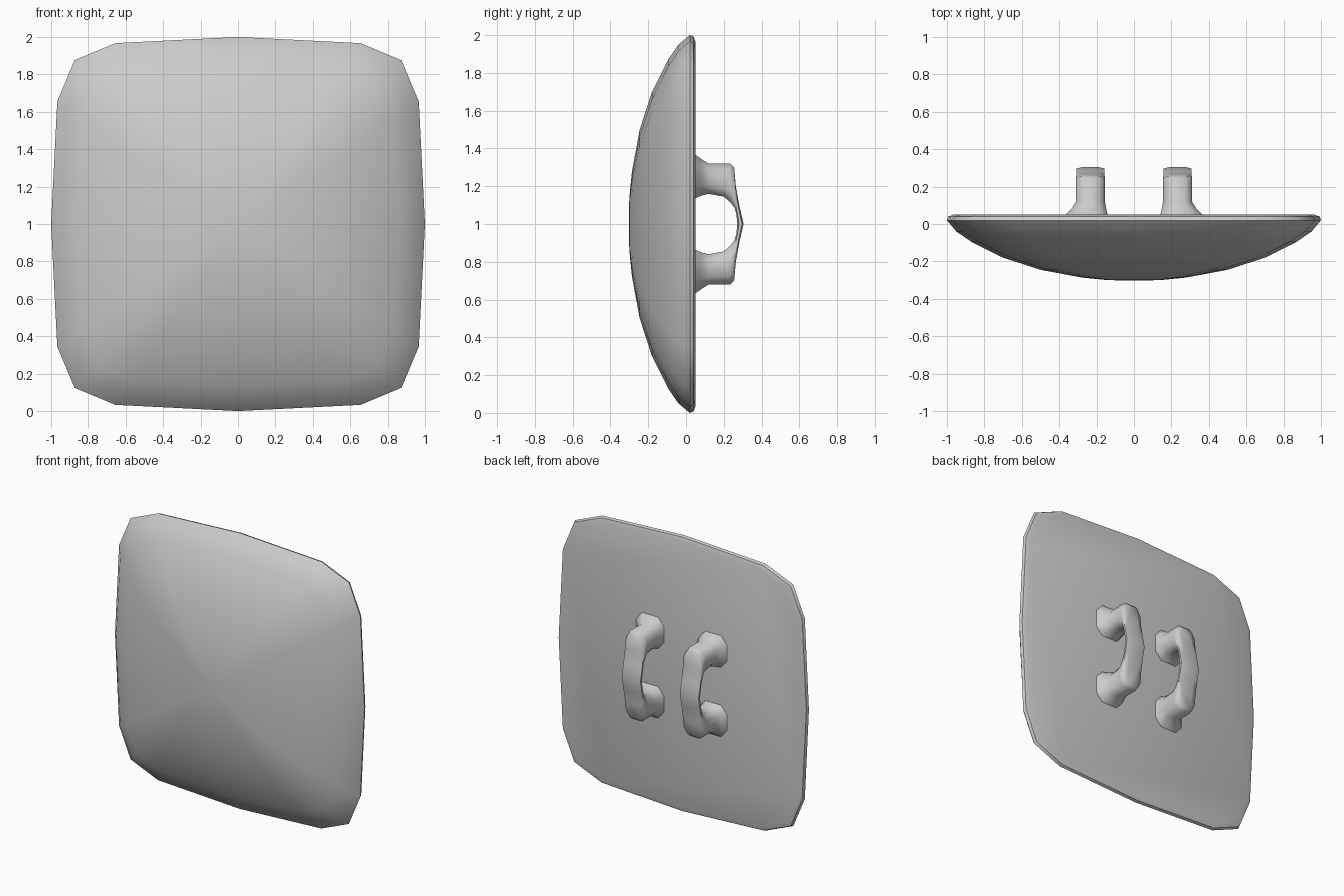
import bpy, bmesh, math

if "Cube" in bpy.data.objects:
    bpy.data.objects.remove(bpy.data.objects["Cube"])


def finish(name, bm, angle):
    bmesh.ops.remove_doubles(bm, verts=bm.verts, dist=1e-5)
    bmesh.ops.recalc_face_normals(bm, faces=bm.faces)
    me = bpy.data.meshes.new(name)
    bm.to_mesh(me)
    bm.free()
    ob = bpy.data.objects.new(name, me)
    bpy.context.collection.objects.link(ob)
    bpy.ops.object.select_all(action='DESELECT')
    ob.select_set(True)
    bpy.context.view_layer.objects.active = ob
    bpy.ops.object.shade_smooth_by_angle(angle=math.radians(angle))
    return ob


def bridge(bm, a, b):
    n = len(a)
    for i in range(n):
        j = (i + 1) % n
        bm.faces.new((a[i], a[j], b[j], b[i]))


# Shield body: rounded-square outline, rings bulging to the front, flat back
quarter = [(1, 0), (0.967, 0.655), (0.875, 0.875), (0.655, 0.967)]
outline = []
for k in range(4):
    for x, z in quarter:
        for _ in range(k):
            x, z = -z, x
        outline.append((x, z))

# (ring scale, y), from the dome centre over the rim to the back
rings = [(0.14, -0.30), (0.28, -0.286), (0.5, -0.245), (0.7, -0.18),
         (0.87, -0.095), (0.95, -0.04), (1.0, 0.02), (0.993, 0.04),
         (0.965, 0.05)]
bm = bmesh.new()
loops = []
for s, y in rings:
    loop = []
    blend = 0.5 * (1 - s)          # inner rings become rounder
    for x, z in outline:
        f = s * ((1 - blend) + blend / math.hypot(x, z))
        loop.append(bm.verts.new((x * f, y, 1 + z * f)))
    loops.append(loop)
for a, b in zip(loops, loops[1:]):
    bridge(bm, a, b)
tip = bm.verts.new((0, -0.303, 1))
for i in range(16):
    bm.faces.new((tip, loops[0][i], loops[0][(i + 1) % 16]))
bm.faces.new(loops[-1])
finish("shield_body", bm, 50)


# Handles: octagonal section lofted along an arch
# outer (y, z), inner (y, z), x range; z measured from the middle
half = [((0.045, 0.37), (0.045, 0.135), (0.14, 0.37)),
        ((0.08, 0.345), (0.08, 0.15), (0.148, 0.335)),
        ((0.12, 0.32), (0.12, 0.16), (0.155, 0.31)),
        ((0.235, 0.32), (0.20, 0.145), (0.155, 0.31)),
        ((0.255, 0.30), (0.235, 0.115), (0.155, 0.31)),
        ((0.264, 0.20), (0.257, 0.085), (0.158, 0.308)),
        ((0.284, 0.09), (0.266, 0.055), (0.158, 0.308))]
middle = [((0.305, 0), (0.272, 0), (0.158, 0.308))]
mirrored = [((o[0], -o[1]), (i[0], -i[1]), x) for o, i, x in reversed(half)]
stations = half + middle + mirrored
section = [(0.22, 0), (0.78, 0), (1, 0.25), (1, 0.75),
           (0.78, 1), (0.22, 1), (0, 0.75), (0, 0.25)]

for side, name in ((-1, "left_handle"), (1, "right_handle")):
    bm = bmesh.new()
    loops = []
    for o, i, (x0, x1) in stations:
        loops.append([bm.verts.new((side * (x0 + (x1 - x0) * u),
                                    o[0] + (i[0] - o[0]) * v,
                                    1 + o[1] + (i[1] - o[1]) * v))
                      for u, v in section])
    for a, b in zip(loops, loops[1:]):
        bridge(bm, a, b)
    bm.faces.new(loops[0])
    bm.faces.new(loops[-1])
    finish(name, bm, 75)
